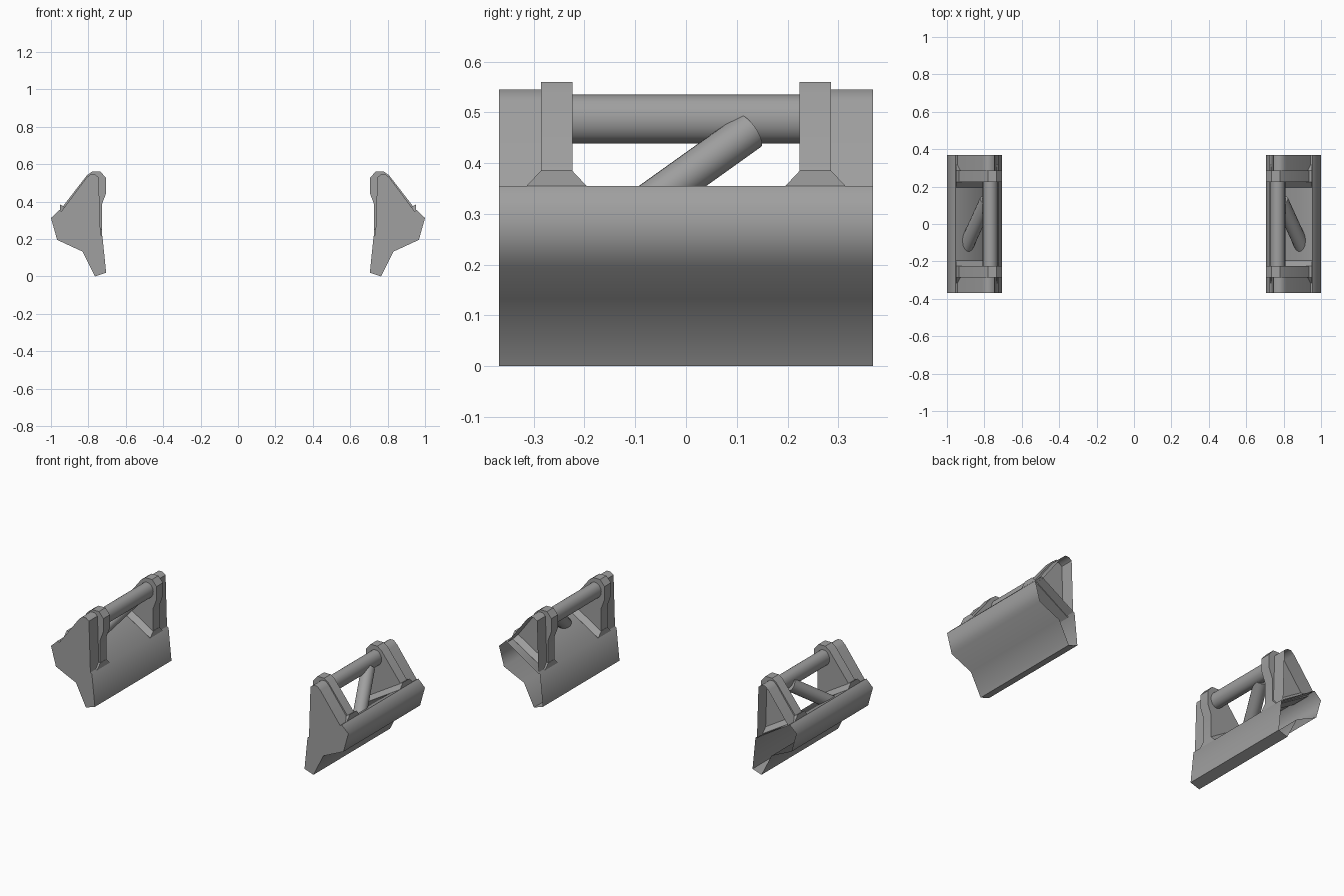
import bpy, bmesh, math
from mathutils import Vector, Matrix

cube = bpy.data.objects.get("Cube")
if cube:
    bpy.data.objects.remove(cube, do_unlink=True)

GREY = (0.35, 0.35, 0.35, 1.0)
metal = bpy.data.materials.new("grey_metal")
metal.use_nodes = True
metal.diffuse_color = GREY
metal.node_tree.nodes["Principled BSDF"].inputs["Base Color"].default_value = GREY


def finish(name, bm, angle):
    """Turn a bmesh into a shaded part, mirrored across x."""
    mesh = bpy.data.meshes.new(name)
    bm.to_mesh(mesh)
    bm.free()
    mesh.materials.append(metal)
    obj = bpy.data.objects.new(name, mesh)
    bpy.context.collection.objects.link(obj)
    bpy.ops.object.select_all(action='DESELECT')
    obj.select_set(True)
    bpy.context.view_layer.objects.active = obj
    bpy.ops.object.shade_smooth_by_angle(angle=math.radians(angle))
    mirror = obj.modifiers.new("mirror", 'MIRROR')
    mirror.use_mirror_merge = False
    return obj


def extrude_ring(name, ring, vector, angle=30, open_end=False):
    """Prism from a ring of points pushed along a vector."""
    bm = bmesh.new()
    first = [bm.verts.new(p) for p in ring]
    last = [bm.verts.new(Vector(p) + Vector(vector)) for p in ring]
    n = len(ring)
    bm.faces.new(first)
    end = bm.faces.new(last)
    for i in range(n):
        j = (i + 1) % n
        bm.faces.new((first[i], first[j], last[j], last[i]))
    bmesh.ops.recalc_face_normals(bm, faces=bm.faces[:])
    if open_end:
        bmesh.ops.delete(bm, geom=[end], context='FACES_ONLY')
    return finish(name, bm, angle)


def profile(name, points, y0, y1, **options):
    return extrude_ring(name, [(x, y0, z) for x, z in points], (0, y1 - y0, 0), **options)


def tube(name, start, end, radius, x_scale=1.0):
    a, b = Vector(start), Vector(end)
    turn = (b - a).to_track_quat('Z', 'Y').to_matrix().to_4x4()
    squash = Matrix.Scale(x_scale, 4, (1, 0, 0))
    bm = bmesh.new()
    bmesh.ops.create_cone(bm, cap_ends=True, segments=16, radius1=radius, radius2=radius,
                          depth=(b - a).length,
                          matrix=Matrix.Translation((a + b) / 2) @ squash @ turn)
    return finish(name, bm, 40)


# Long side sill, open at the back end
sill = [(0.725, 0.215), (0.955, 0.355), (1.0, 0.312), (0.967, 0.195),
        (0.832, 0.133), (0.765, 0.0), (0.705, 0.02)]
profile("side_sill", sill, -0.368, 0.368, angle=68, open_end=True)

# Triangular gussets at both ends, the back one open
gusset = [(0.735, 0.215), (0.745, 0.53), (0.765, 0.545), (0.79, 0.545),
          (0.812, 0.525), (0.945, 0.347)]
profile("front_gusset", gusset, -0.368, -0.28, angle=45)
profile("back_gusset", gusset, 0.28, 0.368, angle=45, open_end=True)

# Upright ribs with a flared foot on the sloping sill
rib = [(0.728, 0.21), (0.728, 0.385), (0.705, 0.445), (0.705, 0.525), (0.735, 0.56),
       (0.78, 0.56), (0.808, 0.54), (0.955, 0.35)]
foot = [(-0.06, -0.01), (-0.06, 0.0), (-0.03, 0.032), (0.03, 0.032), (0.06, 0.0), (0.06, -0.01)]
for name, y in (("front", -0.255), ("back", 0.255)):
    profile(name + "_rib", rib, y - 0.031, y + 0.031)
    extrude_ring(name + "_rib_foot", [(0.727, y + dy, 0.217 + h) for dy, h in foot],
                 (0.226, 0, 0.137))

# Top rail and diagonal brace
tube("top_rail", (0.768, -0.24, 0.487), (0.768, 0.24, 0.487), 0.048, 0.86)
tube("diagonal_brace", (0.903, -0.13, 0.281), (0.787, 0.125, 0.463), 0.039)
